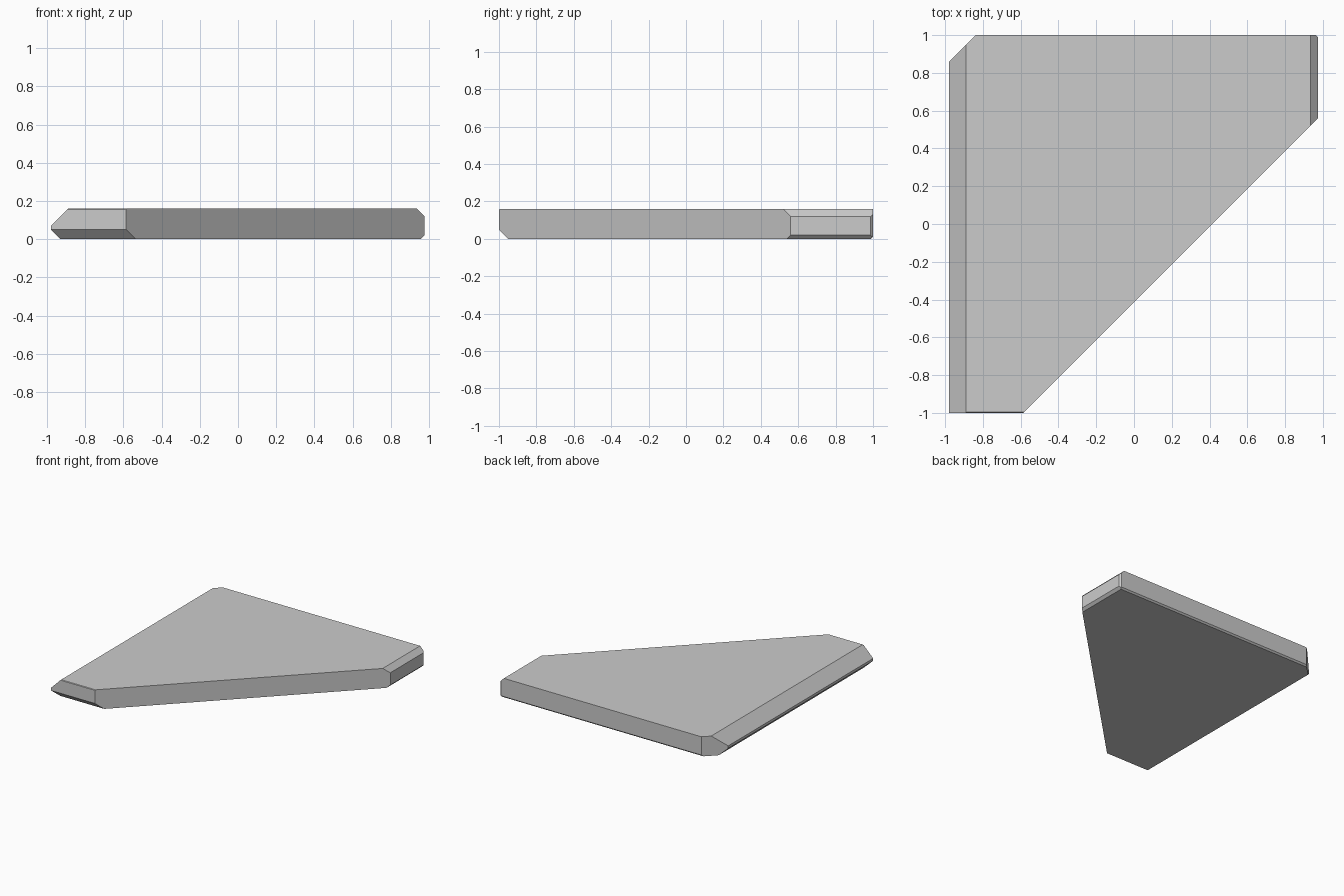
import bpy, bmesh
from mathutils import Vector

if "Cube" in bpy.data.objects:
    bpy.data.objects.remove(bpy.data.objects["Cube"])

# Bounding slab
bm = bmesh.new()
bmesh.ops.create_cube(bm, size=1)
for v in bm.verts:
    v.co = Vector((0.975 if v.co.x > 0 else -0.98,
                   1.0 if v.co.y > 0 else -1.0,
                   0.16 if v.co.z > 0 else 0.0))

# Trimming planes: outward direction and limit (direction . point <= limit)
cuts = [
    ((1, -1, 0), 0.415),    # long diagonal side
    ((-1, 1, 0), 1.838),    # back left corner
    ((1, 1, 0), 1.962),     # back right corner
    ((-1, 0, 1), 1.05),     # left upper bevel
    ((-1, 0, -1), 0.93),    # left lower bevel
    ((1, 0, 1), 1.095),     # right upper bevel
    ((1, 0, -1), 0.955),    # right lower bevel
    ((0, -1, -1), 0.95),    # front lower bevel
    ((0, -1, 1), 1.156),    # front upper bevel
    ((0, 1, -1), 0.988),    # back lower bevel
]
for direction, limit in cuts:
    n = Vector(direction)
    bmesh.ops.bisect_plane(bm, geom=bm.verts[:] + bm.edges[:] + bm.faces[:],
                           plane_co=n * (limit / n.length_squared),
                           plane_no=n, clear_outer=True)
    rim = [e for e in bm.edges if e.is_boundary]
    if rim:
        bmesh.ops.contextual_create(bm, geom=rim)

bmesh.ops.recalc_face_normals(bm, faces=bm.faces[:])
mesh = bpy.data.meshes.new("bevelled_slab")
bm.to_mesh(mesh)
bm.free()
bpy.context.collection.objects.link(bpy.data.objects.new("bevelled_slab", mesh))
